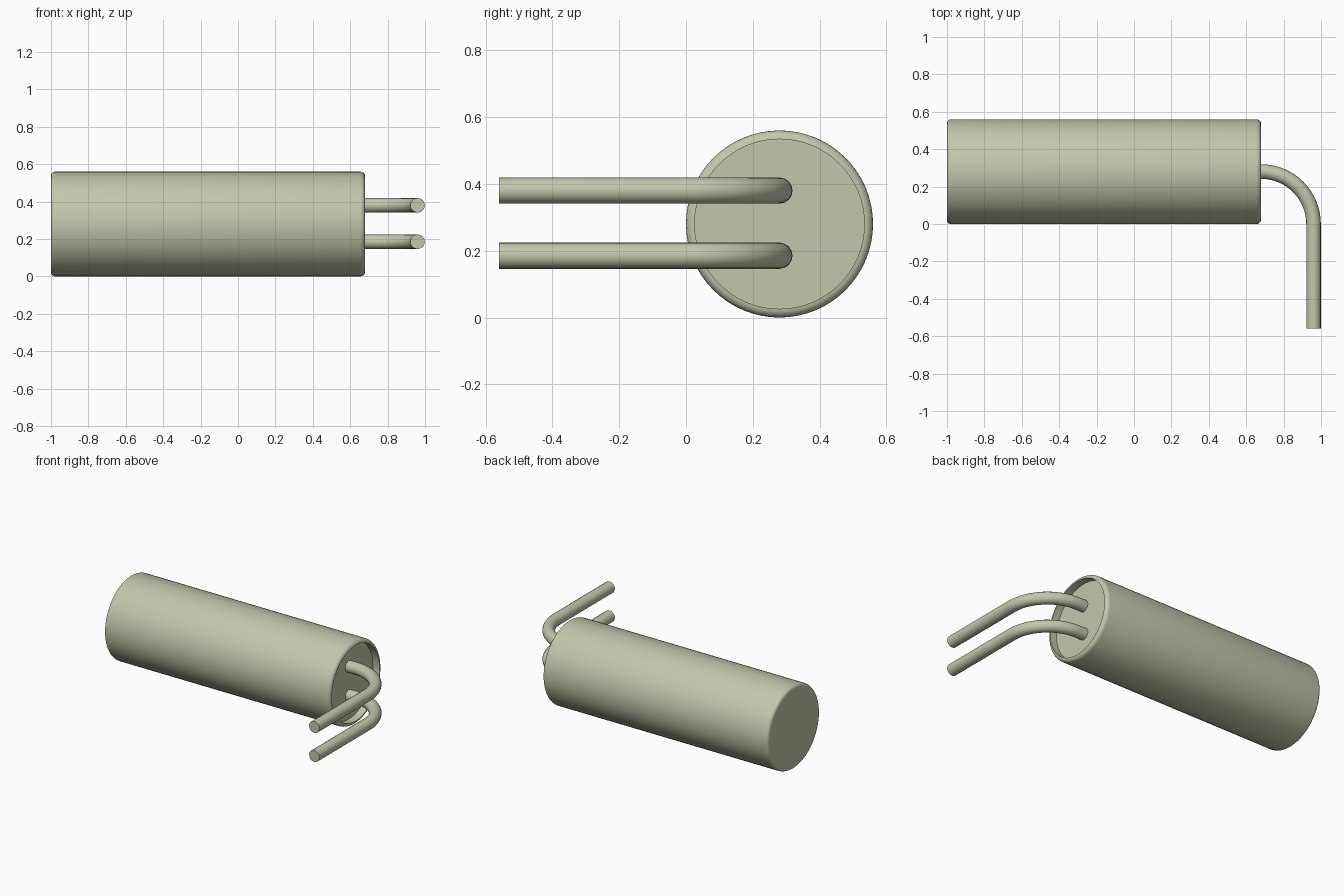
import bpy, bmesh, math
from mathutils import Vector

cube = bpy.data.objects.get("Cube")
if cube:
    bpy.data.objects.remove(cube, do_unlink=True)

# One material for the whole part
mat = bpy.data.materials.new("pale sage")
COLOR = (0.55, 0.575, 0.41, 1)
mat.diffuse_color = COLOR
mat.use_nodes = True
mat.node_tree.nodes["Principled BSDF"].inputs["Base Color"].default_value = COLOR

R = 0.28             # can radius, also the height and depth of its axis
LEFT, RIGHT = -1.0, 0.68
FLOOR = 0.63         # recessed end face


def finish(obj):
    obj.data.materials.clear()
    obj.data.materials.append(mat)
    bpy.ops.object.select_all(action='DESELECT')
    obj.select_set(True)
    bpy.context.view_layer.objects.active = obj
    bpy.ops.object.shade_smooth_by_angle(angle=math.radians(35))


def corner(cx, cr, rad, a0, a1, steps=5):
    """Rounded profile corner as (x, radius) points."""
    angles = [math.radians(a0 + (a1 - a0) * i / steps) for i in range(steps + 1)]
    return [(cx + rad * math.cos(a), cr + rad * math.sin(a)) for a in angles]


# Can: closed left end, rounded rim and recessed floor on the right
profile = [(LEFT, 0)]
profile += corner(LEFT + 0.022, R - 0.022, 0.022, 180, 90)
profile += corner(RIGHT - 0.026, R - 0.026, 0.026, 90, 0)
profile += [(FLOOR, R - 0.026), (FLOOR, 0)]

bm = bmesh.new()
verts = [bm.verts.new((x, 0, r)) for x, r in profile]
edges = [bm.edges.new(pair) for pair in zip(verts, verts[1:])]
bmesh.ops.spin(bm, geom=verts + edges, cent=(0, 0, 0), axis=(1, 0, 0),
               angle=math.tau, steps=64, use_duplicate=False)
bmesh.ops.remove_doubles(bm, verts=bm.verts, dist=1e-4)
bmesh.ops.recalc_face_normals(bm, faces=bm.faces)
mesh = bpy.data.meshes.new("can_body")
bm.to_mesh(mesh)
bm.free()
can = bpy.data.objects.new("can_body", mesh)
can.location = (0, R, R)
bpy.context.collection.objects.link(can)
finish(can)


# Leads: straight out of the floor, quarter bend, straight to the front
def lead(name, z):
    bend = 0.28
    path = [Vector((FLOOR - 0.01, R, z))]
    for i in range(17):
        a = math.pi / 2 * (1 - i / 16)
        path.append(Vector((RIGHT + bend * math.cos(a), bend * math.sin(a), z)))
    path.append(Vector((RIGHT + bend, -0.56, z)))

    curve = bpy.data.curves.new(name, 'CURVE')
    curve.dimensions = '3D'
    curve.bevel_depth = 0.039
    curve.bevel_resolution = 6
    curve.use_fill_caps = True
    spline = curve.splines.new('POLY')
    spline.points.add(len(path) - 1)
    for point, co in zip(spline.points, path):
        point.co = (*co, 1)
    obj = bpy.data.objects.new(name, curve)
    bpy.context.collection.objects.link(obj)
    bpy.ops.object.select_all(action='DESELECT')
    obj.select_set(True)
    bpy.context.view_layer.objects.active = obj
    bpy.ops.object.convert(target='MESH')
    finish(bpy.context.view_layer.objects.active)


lead("upper_lead", 0.38)
lead("lower_lead", 0.185)
